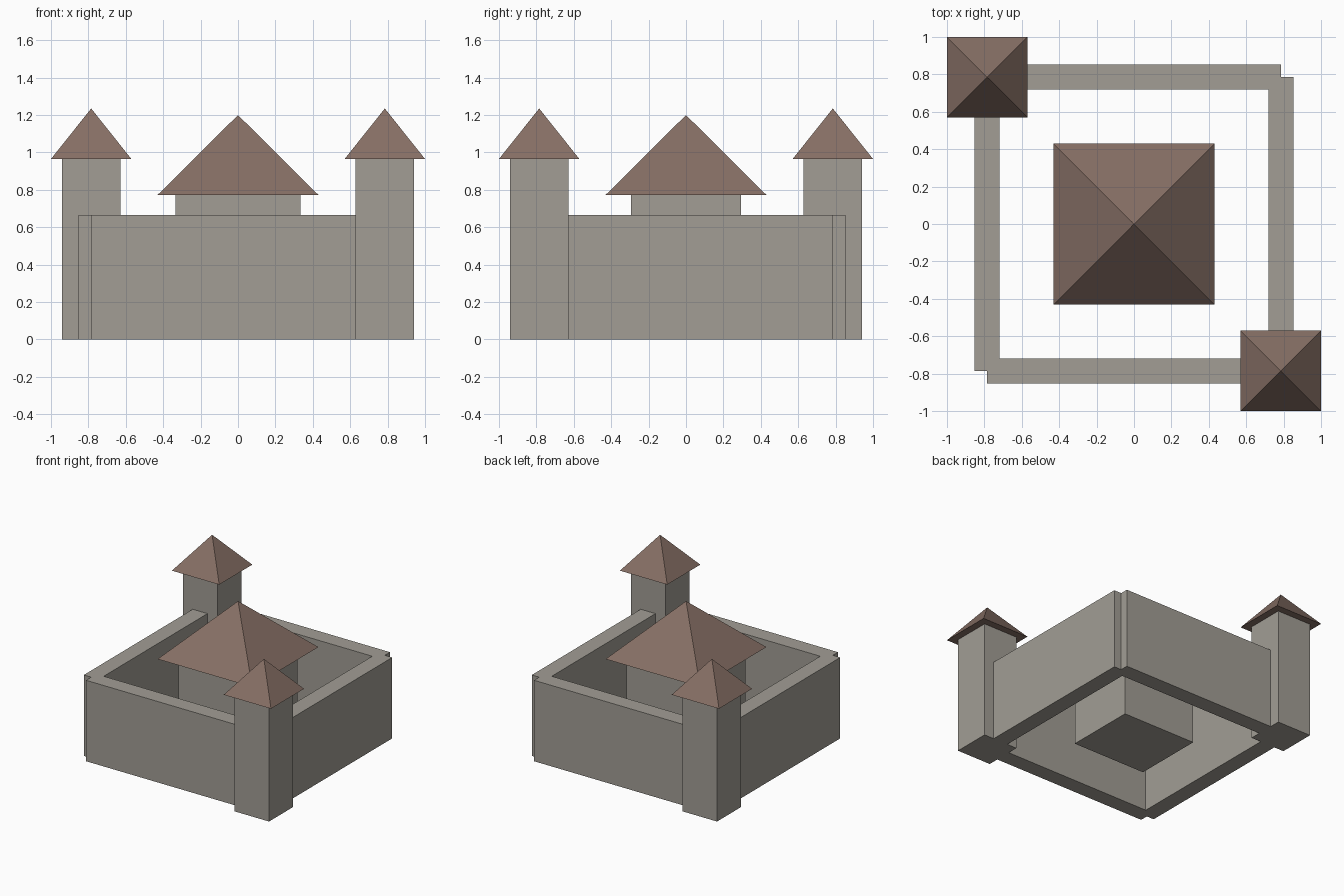
import bpy, bmesh
from math import pi, sqrt
from mathutils import Matrix

if "Cube" in bpy.data.objects:
    bpy.data.objects.remove(bpy.data.objects["Cube"])


def material(name, rgb):
    m = bpy.data.materials.new(name)
    m.diffuse_color = (*rgb, 1)
    m.use_nodes = True
    m.node_tree.nodes["Principled BSDF"].inputs["Base Color"].default_value = m.diffuse_color
    return m


STONE = material("stone", (0.36, 0.34, 0.30))
TILE = material("roof_tile", (0.24, 0.16, 0.13))


def add(name, bm, mat):
    bmesh.ops.recalc_face_normals(bm, faces=bm.faces)
    me = bpy.data.meshes.new(name)
    bm.to_mesh(me)
    bm.free()
    me.materials.append(mat)
    bpy.context.collection.objects.link(bpy.data.objects.new(name, me))


def block(name, x, y, sx, sy, h):
    bm = bmesh.new()
    bmesh.ops.create_cube(bm, size=1, matrix=Matrix.Translation((x, y, h / 2))
                          @ Matrix.Diagonal((sx, sy, h, 1)))
    add(name, bm, STONE)


def pyramid_roof(name, x, y, half, z0, z1):
    bm = bmesh.new()
    bmesh.ops.create_cone(bm, cap_ends=True, segments=4, radius1=half * sqrt(2), radius2=0,
                          depth=z1 - z0, matrix=Matrix.Translation((x, y, (z0 + z1) / 2))
                          @ Matrix.Rotation(pi / 4, 4, 'Z'))
    bmesh.ops.remove_doubles(bm, verts=bm.verts, dist=1e-4)
    add(name, bm, TILE)


C = 0.785                 # wall and tower centre line
WALL_T, WALL_H = 0.134, 0.665

# Curtain walls, ending on the centre lines so two corners stay notched
for side, s in (("front", -1), ("back", 1)):
    block(side + "_wall", 0, s * C, 2 * C, WALL_T, WALL_H)
for side, s in (("left", -1), ("right", 1)):
    block(side + "_wall", s * C, 0, WALL_T, 2 * C, WALL_H)

# Towers on two opposite corners
for side, s in (("back_left", -1), ("front_right", 1)):
    block(side + "_tower", s * C, -s * C, 0.312, 0.312, 0.965)
    pyramid_roof(side + "_tower_roof", s * C, -s * C, 0.215, 0.965, 1.235)

# Central keep
block("keep", 0, 0, 0.67, 0.588, 0.773)
pyramid_roof("keep_roof", 0, 0, 0.43, 0.773, 1.2)
